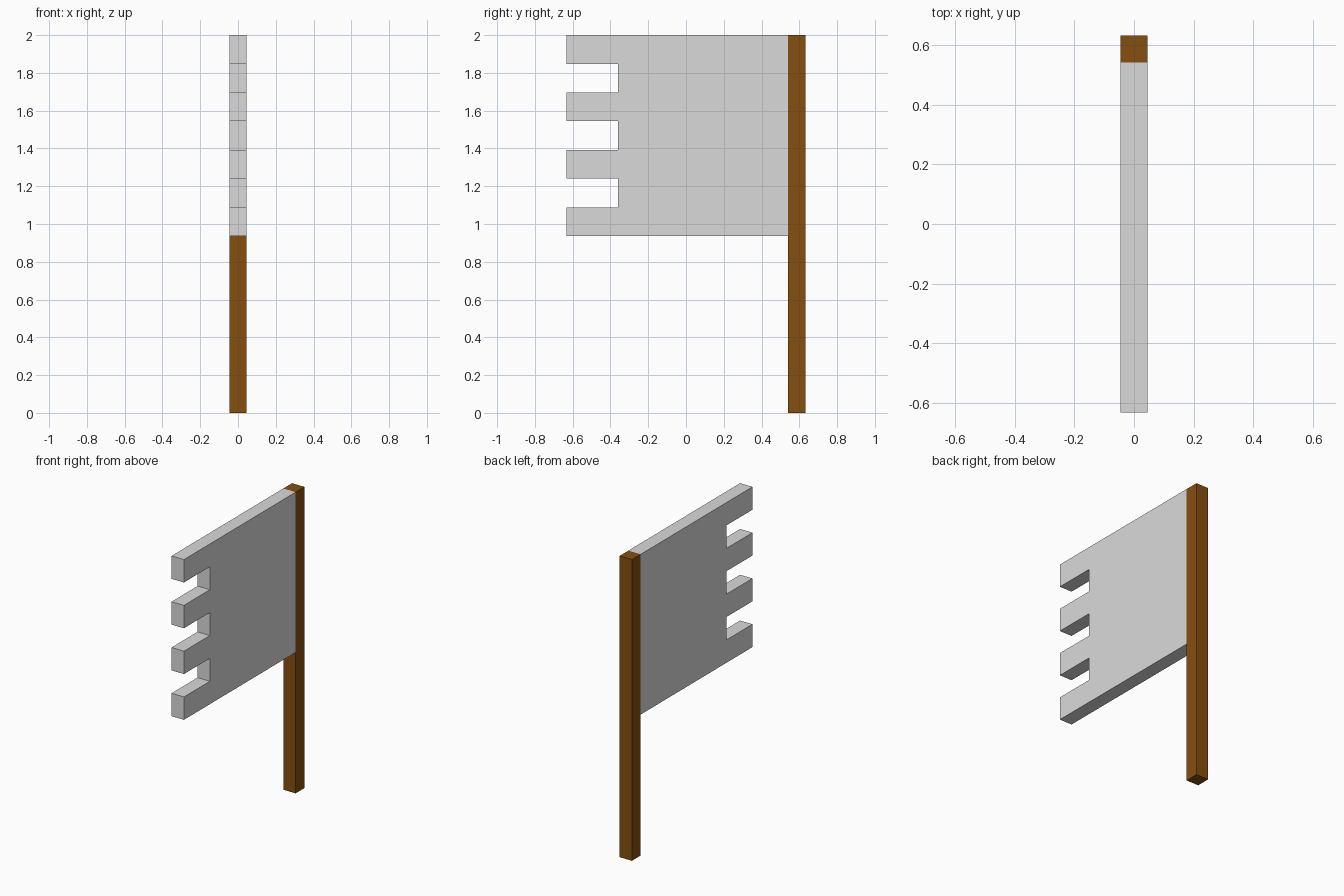
import bpy, bmesh

if "Cube" in bpy.data.objects:
    bpy.data.objects.remove(bpy.data.objects["Cube"])

HALF = 0.0455                      # half thickness of flag and pole
POLE_IN, POLE_OUT = 0.54, 0.632    # pole extent along y
TIP, NOTCH = -0.632, -0.36         # free edge and notch depth along y
BOTTOM, TOP = 0.936, 2.0           # flag extent along z


def material(name, rgb):
    mat = bpy.data.materials.new(name)
    mat.diffuse_color = (*rgb, 1.0)
    mat.use_nodes = True
    mat.node_tree.nodes["Principled BSDF"].inputs["Base Color"].default_value = mat.diffuse_color
    return mat


def extruded_profile(name, outline, mat):
    """Extrude a (y, z) outline through the thickness along x."""
    bm = bmesh.new()
    face = bm.faces.new([bm.verts.new((-HALF, y, z)) for y, z in outline])
    new = bmesh.ops.extrude_face_region(bm, geom=[face])["geom"]
    bmesh.ops.translate(bm, vec=(2 * HALF, 0, 0),
                        verts=[v for v in new if isinstance(v, bmesh.types.BMVert)])
    bmesh.ops.recalc_face_normals(bm, faces=bm.faces)
    mesh = bpy.data.meshes.new(name)
    bm.to_mesh(mesh)
    bm.free()
    mesh.materials.append(mat)
    obj = bpy.data.objects.new(name, mesh)
    bpy.context.collection.objects.link(obj)
    return obj


brown = material("brown wood", (0.235, 0.08, 0.005))
grey = material("light grey cloth", (0.70, 0.70, 0.70))

# Pole
extruded_profile("pole", [(POLE_IN, 0), (POLE_OUT, 0), (POLE_OUT, TOP), (POLE_IN, TOP)], brown)

# Flag: seven equal bands, alternating tabs and notches on the free edge
step = (TOP - BOTTOM) / 7
outline = [(POLE_IN, TOP), (POLE_IN, BOTTOM)]
for i in range(7):
    y = NOTCH if i % 2 else TIP
    outline += [(y, BOTTOM + i * step), (y, BOTTOM + (i + 1) * step)]
extruded_profile("flag", outline, grey)
